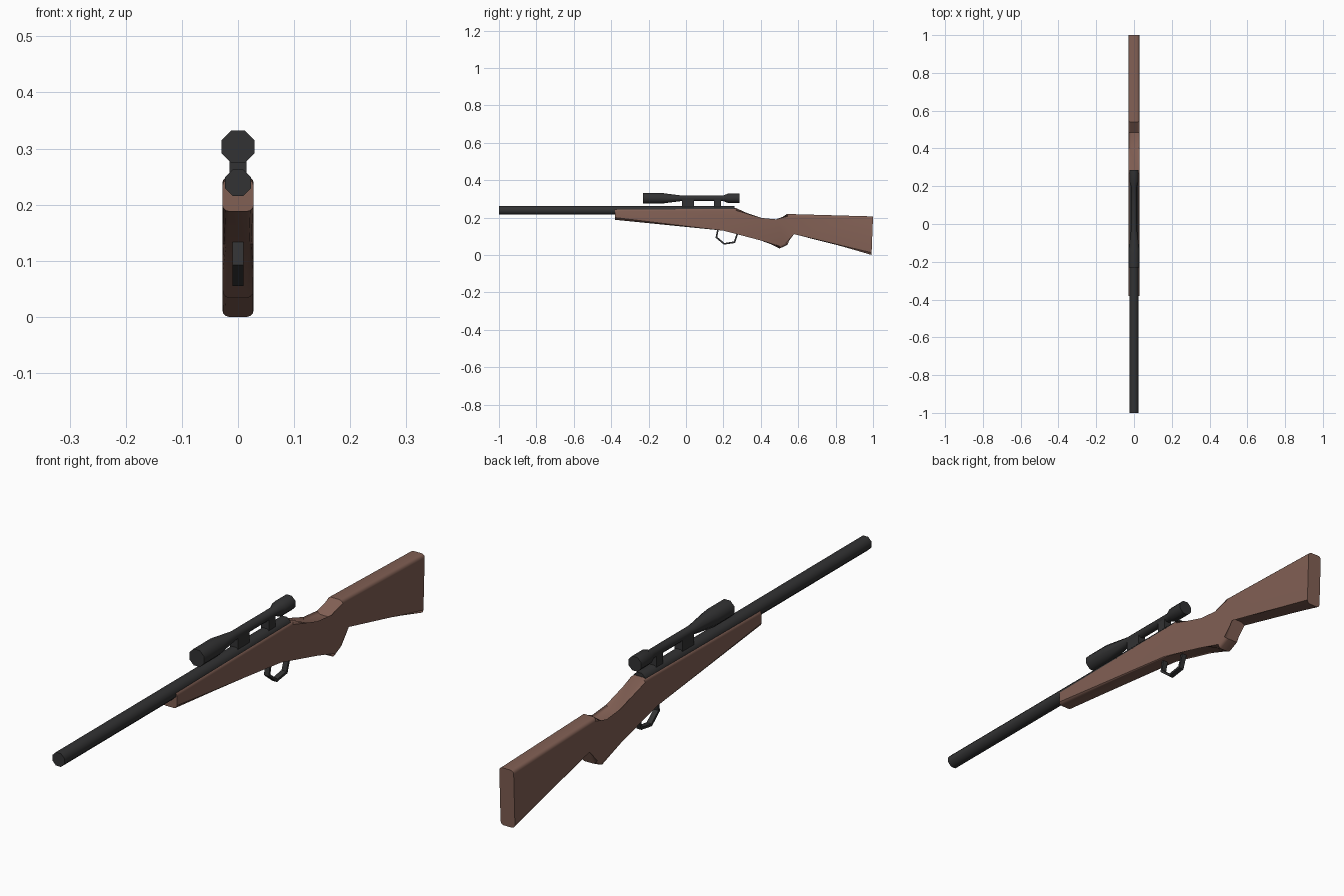
import bpy, bmesh, math

if "Cube" in bpy.data.objects:
    bpy.data.objects.remove(bpy.data.objects["Cube"])


def material(name, color):
    m = bpy.data.materials.new(name)
    m.diffuse_color = (*color, 1)
    m.use_nodes = True
    m.node_tree.nodes["Principled BSDF"].inputs["Base Color"].default_value = m.diffuse_color
    return m


WOOD = material("wood", (0.22, 0.115, 0.088))
METAL = material("dark_metal", (0.032, 0.032, 0.033))


def finish(name, bm, mat, angle):
    bmesh.ops.recalc_face_normals(bm, faces=bm.faces)
    me = bpy.data.meshes.new(name)
    bm.to_mesh(me)
    bm.free()
    ob = bpy.data.objects.new(name, me)
    bpy.context.collection.objects.link(ob)
    me.materials.append(mat)
    bpy.ops.object.select_all(action='DESELECT')
    bpy.context.view_layer.objects.active = ob
    ob.select_set(True)
    bpy.ops.object.shade_smooth_by_angle(angle=math.radians(angle))
    return ob


def slab(name, profile, half, mat, round_off=0.0, sharp_edges=()):
    """Extrude a (y, z) outline across x, rounding all rims but the listed ones."""
    bm = bmesh.new()
    n = len(profile)
    left = [bm.verts.new((-half, y, z)) for y, z in profile]
    right = [bm.verts.new((half, y, z)) for y, z in profile]
    bm.faces.new(left)
    bm.faces.new(right[::-1])
    rims = []
    for i in range(n):
        j = (i + 1) % n
        bm.faces.new((left[i], right[i], right[j], left[j]))
        if i not in sharp_edges:
            rims += [bm.edges.get((s[i], s[j])) for s in (left, right)]
    if round_off:
        bmesh.ops.bevel(bm, geom=rims, offset=round_off, segments=3,
                        profile=0.5, affect='EDGES')
    return finish(name, bm, mat, 35)


def lathe_y(name, stations, z, mat, sides=8):
    """Loft octagonal rings of (y, half height) along y."""
    bm = bmesh.new()
    rings = []
    for y, flat in stations:
        r = flat / math.cos(math.pi / sides)
        ang = [(k + 0.5) * 2 * math.pi / sides for k in range(sides)]
        rings.append([bm.verts.new((r * math.cos(a), y, z + r * math.sin(a))) for a in ang])
    for a, b in zip(rings, rings[1:]):
        for k in range(sides):
            m = (k + 1) % sides
            bm.faces.new((a[k], a[m], b[m], b[k]))
    bm.faces.new(rings[0])
    bm.faces.new(rings[-1])
    return finish(name, bm, mat, 50)


# Wooden stock: edge 0 is the butt, edge 6 the fore-end tip
slab("stock", [(0.992, 0.0), (1.0, 0.206), (0.54, 0.219), (0.485, 0.178),
               (0.40, 0.186), (0.27, 0.25), (-0.38, 0.245), (-0.38, 0.188),
               (0.20, 0.13), (0.40, 0.09), (0.50, 0.034), (0.543, 0.055),
               (0.57, 0.126)], 0.028, WOOD, 0.012, sharp_edges=(0, 6))

# Barrel
lathe_y("barrel", [(-1.0, 0.0235), (0.26, 0.0235)], 0.239, METAL)

# Scope with objective bell, tube and eyepiece
lathe_y("scope", [(-0.23, 0.029), (-0.135, 0.029), (-0.03, 0.0155), (0.20, 0.0155),
                  (0.225, 0.025), (0.285, 0.025)], 0.303, METAL)

# Scope mounts
for name, y0, y1 in (("front_mount", -0.022, 0.042), ("rear_mount", 0.15, 0.187)):
    slab(name, [(y0, 0.25), (y1, 0.25), (y1, 0.297), (y0, 0.297)], 0.015, METAL)

# Trigger guard: bent strip, outer path then inner path
outer = [(0.168, 0.145), (0.158, 0.092), (0.203, 0.055), (0.262, 0.064), (0.285, 0.13)]
inner = [(0.177, 0.145), (0.167, 0.096), (0.206, 0.064), (0.256, 0.072), (0.276, 0.13)]
slab("trigger_guard", outer + inner[::-1], 0.0095, METAL)
